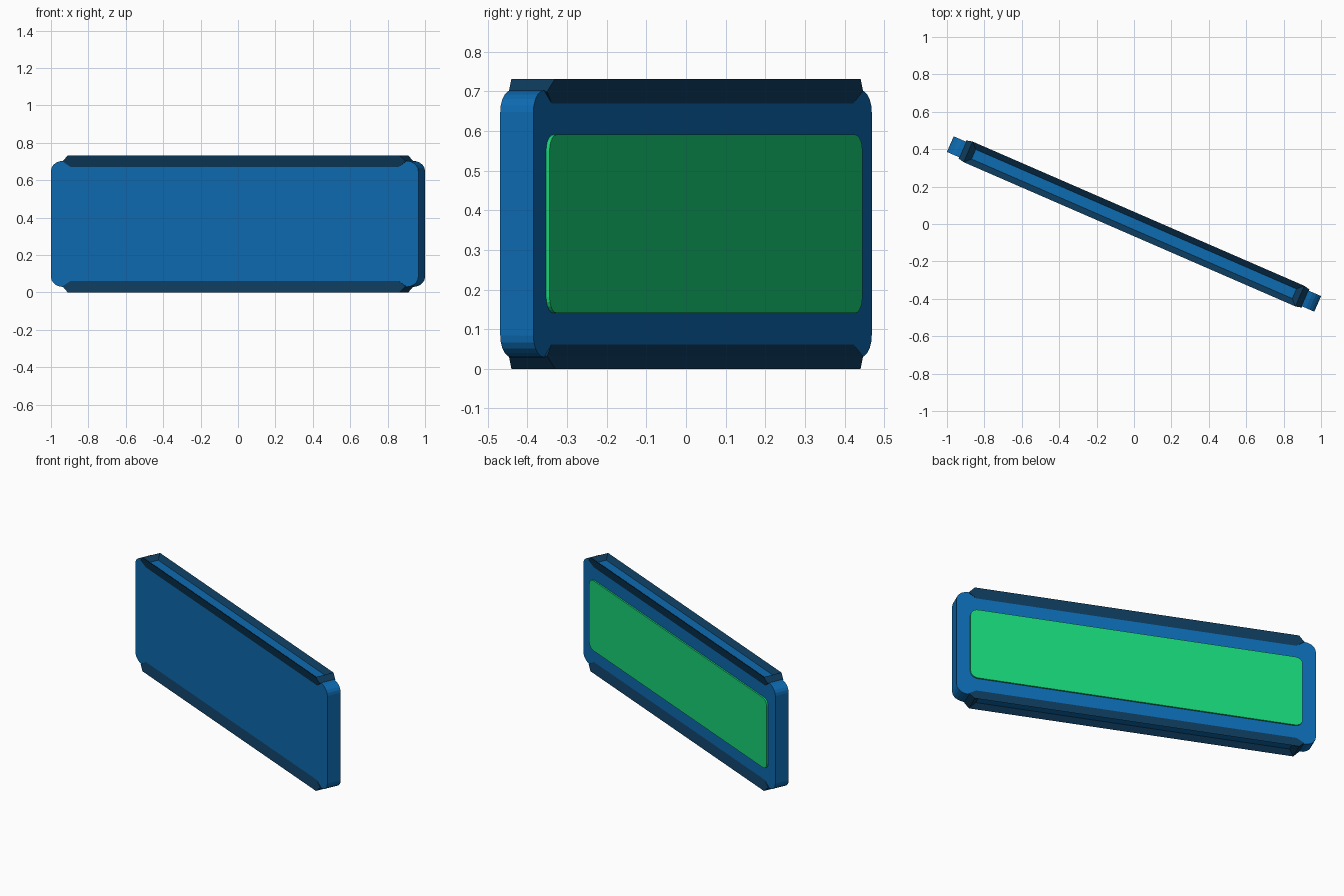
import bpy, bmesh
from math import sin, cos, pi, radians

if "Cube" in bpy.data.objects:
    bpy.data.objects.remove(bpy.data.objects["Cube"])

TURN = radians(-23.5)
MID_Z = 0.366


def material(name, rgb):
    m = bpy.data.materials.new(name)
    m.diffuse_color = (*rgb, 1)
    m.use_nodes = True
    m.node_tree.nodes["Principled BSDF"].inputs["Base Color"].default_value = m.diffuse_color
    return m


blue = material("blue", (0.004, 0.145, 0.44))
navy = material("navy", (0.004, 0.044, 0.11))
green = material("green", (0.009, 0.66, 0.19))


def finish(bm, name, mats):
    bmesh.ops.recalc_face_normals(bm, faces=bm.faces[:])
    me = bpy.data.meshes.new(name)
    bm.to_mesh(me)
    bm.free()
    for m in mats:
        me.materials.append(m)
    ob = bpy.data.objects.new(name, me)
    ob.location.z = MID_Z
    ob.rotation_euler.z = TURN
    bpy.context.collection.objects.link(ob)
    return ob


def rounded_slab(name, hx, hz, y0, y1, rx, rz, seg, mat):
    """Rounded rectangle in the xz plane, extruded from y0 to y1."""
    bm = bmesh.new()
    vs = []
    for k, (sx, sz) in enumerate([(1, 1), (-1, 1), (-1, -1), (1, -1)]):
        for i in range(seg + 1):
            a = (k + i / seg) * pi / 2
            vs.append(bm.verts.new((sx * (hx - rx) + rx * cos(a), y0,
                                    sz * (hz - rz) + rz * sin(a))))
    face = bm.faces.new(vs)
    new = bmesh.ops.extrude_face_region(bm, geom=[face])["geom"]
    for v in new:
        if isinstance(v, bmesh.types.BMVert):
            v.co.y = y1
    return finish(bm, name, [mat])


def lip(name, side):
    """Flared rim around a shallow channel along a long edge."""
    bm = bmesh.new()
    # half length, half thickness, height of each ring
    rings = [(0.955, 0.0455, 0.67), (1.0, 0.0525, 0.70),
             (0.967, 0.06, 0.732), (0.935, 0.028, 0.706)]
    loops = [[bm.verts.new((sx * u, sy * v, side * (z - MID_Z)))
              for sx, sy in [(1, 1), (-1, 1), (-1, -1), (1, -1)]]
             for u, v, z in rings]
    for a, b in zip(loops, loops[1:]):
        for i in range(4):
            j = (i + 1) % 4
            bm.faces.new((a[i], a[j], b[j], b[i]))
    bm.faces.new(loops[0])
    bm.faces.new(loops[-1]).material_index = 1
    return finish(bm, name, [navy, blue])


# Main board
rounded_slab("board", 1.071, 0.337, -0.0455, 0.0455, 0.07, 0.055, 5, blue)
# Raised panel on the back
rounded_slab("back_panel", 0.99, 0.225, 0.04, 0.055, 0.045, 0.04, 5, green)
# Rims along the top and bottom edges
lip("top_rim", 1)
lip("bottom_rim", -1)
